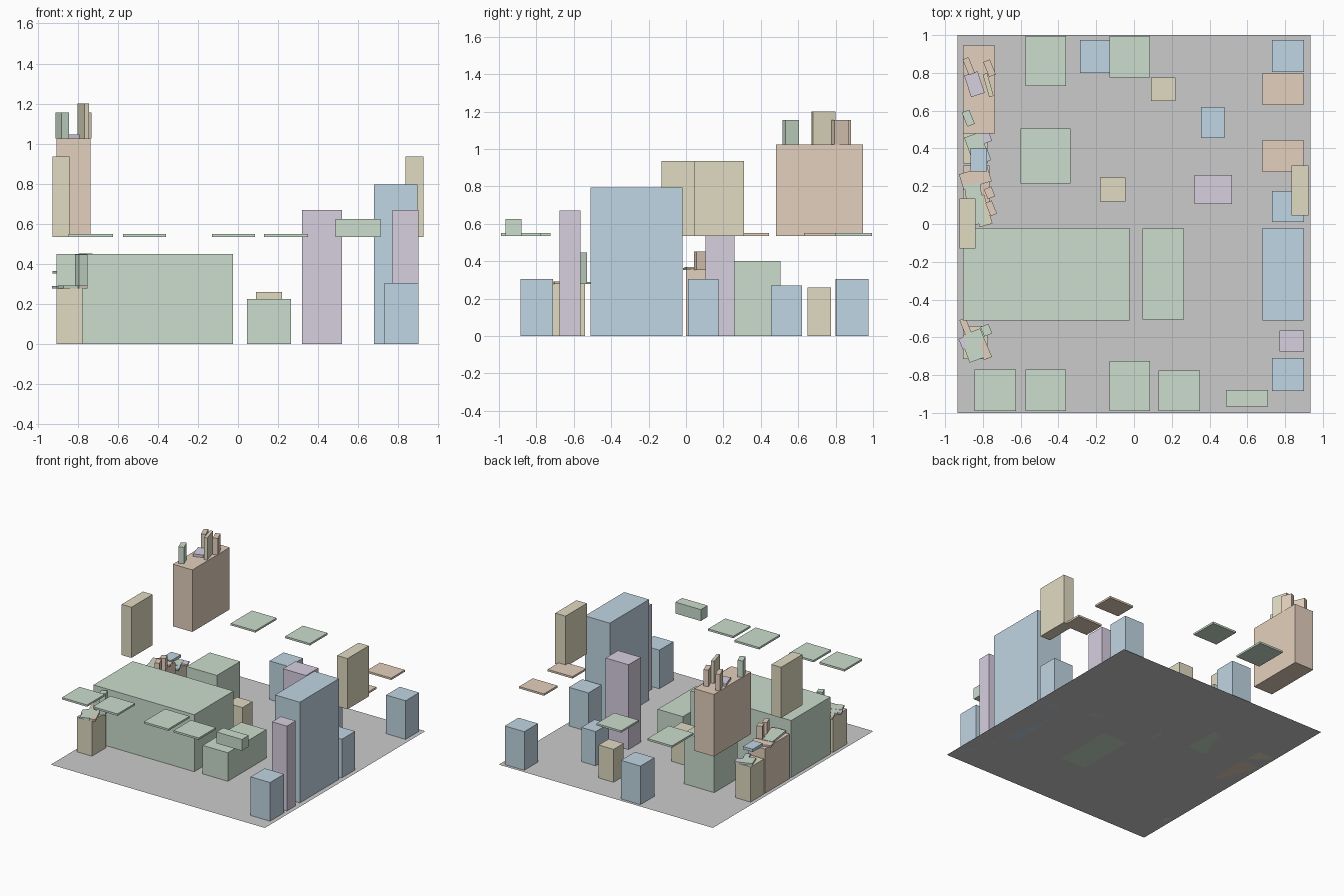
import bpy, bmesh
from math import radians
from mathutils import Matrix

if "Cube" in bpy.data.objects:
    bpy.data.objects.remove(bpy.data.objects["Cube"])

COLORS = {"green": (0.60, 0.73, 0.61), "blue": (0.53, 0.67, 0.77), "tan": (0.75, 0.71, 0.54),
          "orange": (0.77, 0.63, 0.51), "purple": (0.68, 0.62, 0.74)}
MATS = {}
for key, rgb in COLORS.items():
    MATS[key] = bpy.data.materials.new(key + "_paint")
    MATS[key].diffuse_color = (*rgb, 1)


def box(name, color, cx, cy, z0, sx, sy, h, turn=0):
    """Box standing on z0, turned about its own vertical axis."""
    bm = bmesh.new()
    bmesh.ops.create_cube(bm, size=1)
    bm.transform(Matrix.Translation((0, 0, h / 2)) @ Matrix.Diagonal((sx, sy, h, 1)))
    me = bpy.data.meshes.new(name)
    bm.to_mesh(me)
    bm.free()
    me.materials.append(MATS[color])
    ob = bpy.data.objects.new(name, me)
    ob.location = (cx, cy, z0)
    ob.rotation_euler.z = radians(turn)
    bpy.context.collection.objects.link(ob)


def block(name, color, x0, x1, y0, y1, z0, z1):
    box(name, color, (x0 + x1) / 2, (y0 + y1) / 2, z0, x1 - x0, y1 - y0, z1 - z0)


# floor
me = bpy.data.meshes.new("floor")
me.from_pydata([(-.935, -1, 0), (.935, -1, 0), (.935, 1, 0), (-.935, 1, 0)], [], [(0, 1, 2, 3)])
bpy.context.collection.objects.link(bpy.data.objects.new("floor", me))

# large furniture
block("bed", "green", -.905, -.025, -.51, -.02, 0, .45)
block("bed_bench", "green", .045, .265, -.505, -.025, 0, .225)
block("table", "green", -.6, -.335, .215, .505, 0, .40)
block("wardrobe", "blue", .68, .897, -.51, -.02, 0, .795)
block("narrow_locker", "purple", .77, .9, -.675, -.565, 0, .67)
block("standing_locker", "purple", .32, .52, .105, .26, 0, .67)
block("wall_cabinet", "orange", -.905, -.735, .48, .945, .535, 1.025)
block("wall_box", "green", .487, .71, -.965, -.88, .535, .625)

# bins and stools
for y0, y1 in ((-.885, -.71), (.01, .175), (.805, .975)):
    block("right_bin", "blue", .73, .9, y0, y1, 0, .305)
block("back_bin", "blue", -.285, -.115, .8, .975, 0, .305)
block("chest", "blue", .355, .48, .455, .62, 0, .27)
block("stool_back", "tan", .09, .22, .65, .775, 0, .26)
block("stool_middle", "tan", -.18, -.045, .12, .245, 0, .26)

# wall mirrors
block("right_mirror", "tan", .835, .925, .045, .31, .535, .935)
block("left_mirror", "tan", -.925, -.84, -.13, .135, .535, .935)

# wall shelves
SHELF = (.535, .55)
for x0, x1, y0, y1 in ((-.845, -.625, -.99, -.77), (-.575, -.36, -.99, -.77), (-.13, .085, -.99, -.725),
                       (.13, .35, -.99, -.775), (-.575, -.36, .73, .995), (-.13, .085, .775, .995)):
    block("wall_shelf", "green", x0, x1, y0, y1, *SHELF)
for y0, y1 in ((.63, .80), (.275, .445)):
    block("side_shelf", "orange", .68, .897, y0, y1, *SHELF)

# low cabinets along the left side
block("nightstand_front", "tan", -.905, -.775, -.715, -.54, 0, .277)
block("nightstand_back", "tan", -.905, -.775, .32, .487, 0, .277)
block("low_dresser", "orange", -.905, -.765, 0, .31, 0, .352)

# small things on the wall cabinet
T = 1.025
box("cabinet_jar", "orange", -.875, .835, T, .034, .09, .13, 22)
box("cabinet_book", "orange", -.765, .825, T, .038, .085, .13, 22)
box("cabinet_tall_book", "tan", -.772, .735, T, .024, .125, .175, 16)
box("cabinet_tray", "purple", -.845, .74, T, .075, .12, .02, 18)
box("cabinet_vase", "green", -.877, .56, T, .042, .08, .13, 22)

# small things on the front nightstand
T = .277
box("front_book", "orange", -.893, -.54, T, .035, .08, .012, 22)
box("front_figure", "green", -.782, -.562, T, .045, .055, .17, 22)
box("front_pad", "green", -.845, -.61, T, .1, .085, .013, 22)
box("front_card", "purple", -.902, -.63, T, .035, .06, .012, 22)
box("front_plate", "green", -.845, -.68, T, .085, .085, .014, 20)
box("front_strip", "orange", -.79, -.67, T, .045, .09, .014, 22)

# small things on the back nightstand
box("back_pad", "green", -.84, .425, T, .09, .10, .014, 20)
box("back_card", "purple", -.785, .46, T, .05, .06, .012, 20)
box("back_slip", "blue", -.785, .36, T, .04, .06, .012, 20)

# small things on the low dresser
T = .352
box("dresser_cloth", "orange", -.84, .245, T, .155, .085, .013, 17)
box("dresser_box", "blue", -.822, .34, T, .085, .125, .022)
box("dresser_runner", "green", -.842, .105, T, .085, .215, .016, 8)
box("dresser_folder", "tan", -.805, .07, T, .07, .16, .012, 16)
box("dresser_bottle", "orange", -.765, .165, T, .042, .055, .1, 22)
box("dresser_candle", "orange", -.756, .083, T, .036, .075, .1, 22)

for m in bpy.data.materials:
    if m.users and not m.is_grease_pencil:
        m.use_nodes = True
        m.node_tree.nodes["Principled BSDF"].inputs["Base Color"].default_value = m.diffuse_color
